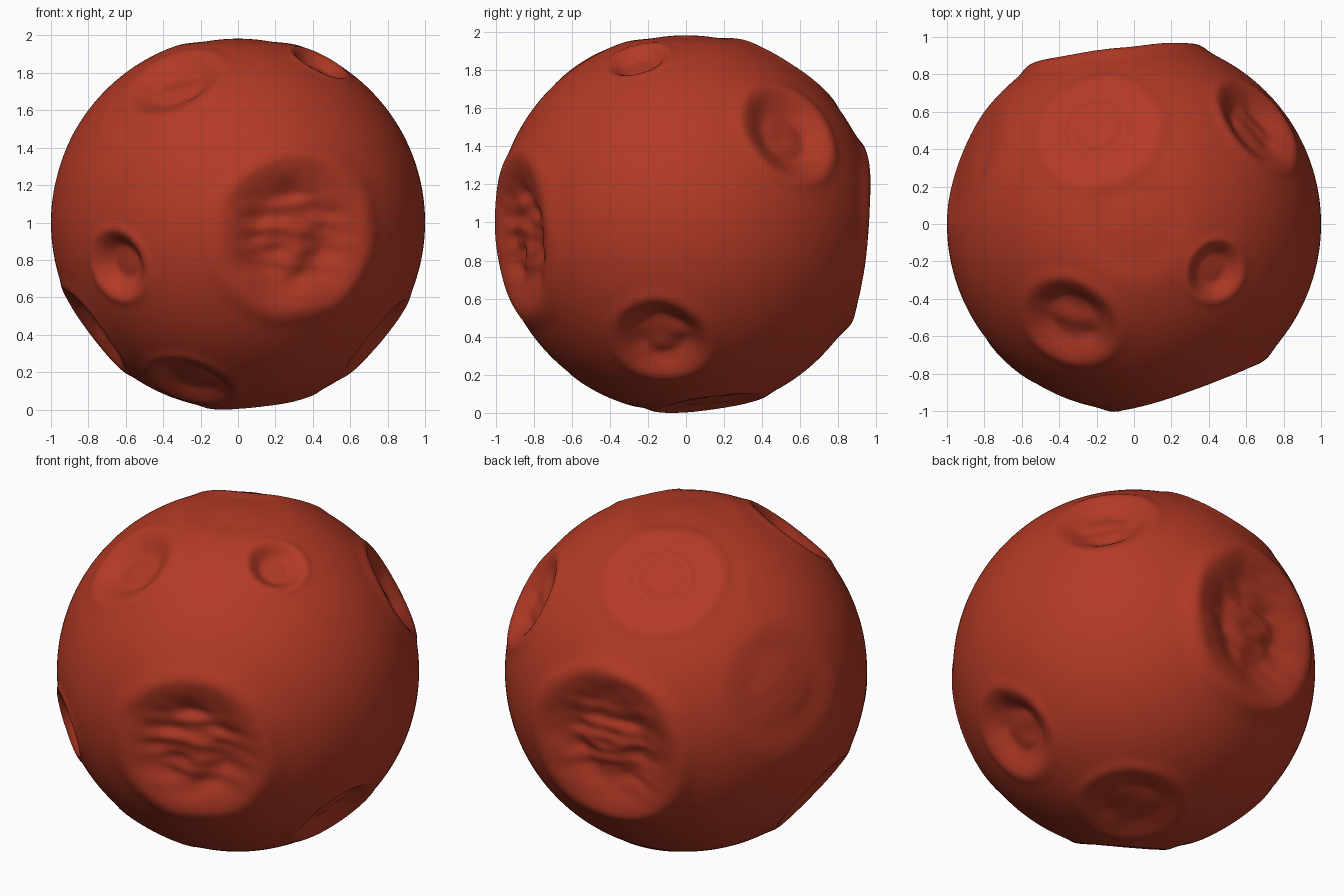
import bpy, bmesh, math
from mathutils import Vector, noise

# Craters: direction, radius, depth, raised rim, floor roughness
CRATERS = [
    ((0.33, -0.94, -0.07), 0.44, 0.105, 0.010, 0.022),    # big front
    ((-0.12, 0.98, -0.09), 0.46, 0.115, 0.018, 0.022),    # big back
    ((-0.64, -0.72, -0.23), 0.19, 0.085, 0.008, 0.004),   # small front left
    ((-0.78, -0.12, -0.58), 0.29, 0.080, 0.006, 0.012),   # lower left
    ((-0.35, -0.53, 0.76), 0.28, 0.075, 0.006, 0.016),    # upper front left
    ((0.44, -0.25, 0.86), 0.17, 0.060, 0.006, 0.003),     # upper right
    ((0.67, 0.55, 0.48), 0.29, 0.080, 0.008, 0.010),      # upper back right
    ((0.76, -0.13, -0.63), 0.27, 0.080, 0.006, 0.012),    # lower right
    ((-0.20, 0.52, 0.83), 0.33, 0.020, 0.008, 0.002),     # shallow basin
    ((-0.20, 0.52, 0.83), 0.15, 0.022, 0.008, 0.000),     # pit inside basin
    ((0.12, 0.13, -0.98), 0.29, 0.040, 0.008, 0.010),     # underside
    ((-0.26, -0.42, -0.87), 0.25, 0.055, 0.006, 0.010),   # lower front
    ((-0.90, 0.33, 0.25), 0.40, 0.028, 0.000, 0.002),     # soft dent
    ((0.00, 0.00, 1.00), 0.35, 0.018, 0.000, 0.000),      # flattened top
]
CRATERS = [(Vector(c[0]).normalized(),) + c[1:] for c in CRATERS]


def smooth(a, b, x):
    t = max(0.0, min(1.0, (x - a) / (b - a)))
    return t * t * (3 - 2 * t)


def height(d):
    h = 1.0
    for c, r, depth, rim, rough in CRATERS:
        dot = d.dot(c)
        if dot < 0.7:
            continue
        t = math.acos(min(1.0, dot)) / r
        # slightly irregular crater outline
        t *= 1 + 0.06 * noise.noise(d * 4 + c * 7)
        inside = 1 - smooth(0.45, 1.0, t)
        h -= depth * inside
        h += rim * math.exp(-((t - 1.04) / 0.13) ** 2)
        if inside > 0 and rough:
            p = Vector((d.x * 6, d.y * 6, d.z * 13)) + c * 5
            h += rough * inside * noise.noise(p)
    return h


# Rocky ball: dense sphere pushed in at each crater
bm = bmesh.new()
bmesh.ops.create_icosphere(bm, subdivisions=7, radius=1.0)
for v in bm.verts:
    d = v.co.normalized()
    v.co = d * height(d) + Vector((0, 0, 0.995))
for f in bm.faces:
    f.smooth = True
low = min(v.co.z for v in bm.verts)
for v in bm.verts:
    v.co.z -= low
mesh = bpy.data.meshes.new("cratered_planet")
bm.to_mesh(mesh)
bm.free()
planet = bpy.data.objects.new("cratered_planet", mesh)
bpy.context.collection.objects.link(planet)

# Rust red surface
mat = bpy.data.materials.new("rust_red")
mat.diffuse_color = (0.45, 0.042, 0.019, 1)
mesh.materials.append(mat)
